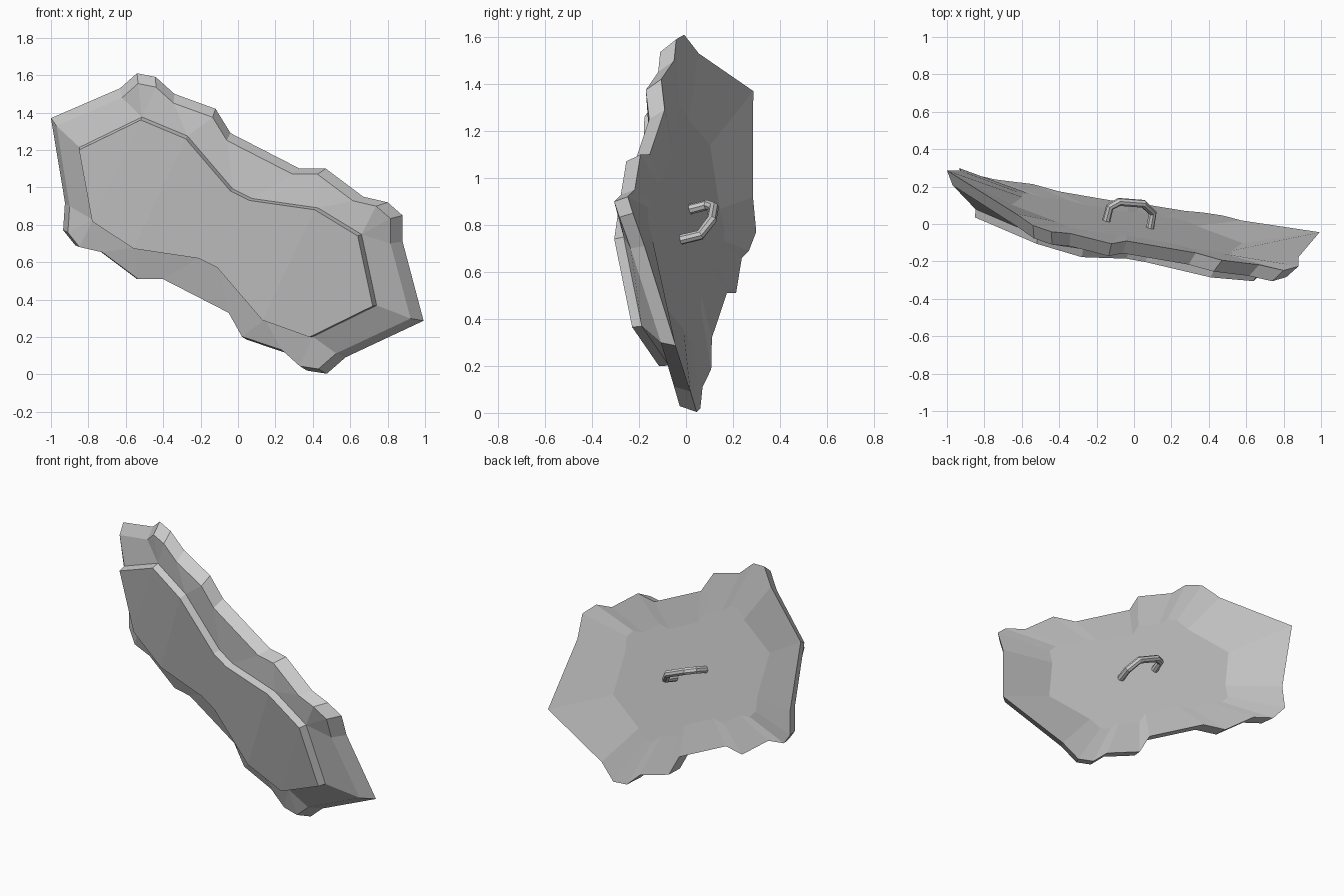
import bpy, bmesh
from mathutils import Vector

if "Cube" in bpy.data.objects:
    bpy.data.objects.remove(bpy.data.objects["Cube"])

# Tilted shield plane: y = A*x + B*(z - 0.805); N points to the back
A, B = -0.28, -0.21
N = Vector((-A, 1, -B)).normalized()
C = Vector((-0.035, 0.01, 0.805))


def point(x, z, h):
    return Vector((x, A * x + B * (z - 0.805) + h, z))


def full(half):
    """Complete a half outline by a half turn about the shield axis."""
    pts = [point(*p) for p in half]
    return pts + [C + 2 * N.dot(p - C) * N - (p - C) for p in pts]


def shift(pts, scale, depth):
    """Scale about the shield axis and move along it."""
    out = []
    for p in pts:
        d = p - C
        n = N.dot(d) * N
        out.append(C + n + (d - n) * scale + N * depth)
    return out


def flatten(pts, height):
    return [p + N * (height - N.dot(p - C)) for p in pts]


def add_ring(bm, pts):
    return [bm.verts.new(p) for p in pts]


def bridge(bm, a, b):
    for i in range(len(a)):
        j = (i + 1) % len(a)
        f = [a[i], a[j], b[j], b[i]]
        bm.faces.new(list(dict.fromkeys(f)))


def strip_cap(bm, r):
    """Close a 14-sided ring with strips running across it."""
    bm.faces.new((r[0], r[1], r[13]))
    for i in range(1, 6):
        bm.faces.new((r[i], r[i + 1], r[13 - i], r[14 - i]))
    bm.faces.new((r[6], r[7], r[8]))


def finish(bm, name):
    bmesh.ops.recalc_face_normals(bm, faces=bm.faces)
    me = bpy.data.meshes.new(name)
    bm.to_mesh(me)
    bm.free()
    bpy.context.collection.objects.link(bpy.data.objects.new(name, me))


# Half outlines: x, z, offset from the plane
rim = full([(-1, 1.37, .125), (-.63, 1.53, .03), (-.54, 1.61, .01),
            (-.44, 1.59, 0), (-.34, 1.50, 0), (-.12, 1.42, -.01),
            (-.04, 1.29, 0), (.33, 1.10, 0), (.47, 1.10, 0),
            (.67, .95, 0), (.80, .92, 0), (.88, .85, .03), (.88, .71, .05)])
panel = full([(-.85, 1.20, -.12), (-.52, 1.36, -.135), (-.28, 1.26, -.16),
              (-.04, .98, -.16), (.06, .93, -.16), (.41, .88, -.155),
              (.64, .74, -.14)])
panel_base = shift(panel, 1.012, .045)

# Plate: back field, outer edge, bevelled front edge, slope up to the panel
bm = bmesh.new()
back = add_ring(bm, flatten(shift(rim, .62, 0), -.01))
edge = add_ring(bm, rim)
front = add_ring(bm, shift(rim, .95, -.075))
base = add_ring(bm, panel_base)
links = [0, 1, 1, 1, 2, 2, 3, 4, 5, 5, 6, 6, 6]
links += [i + 7 for i in links]
bm.faces.new(back)
bridge(bm, back, edge)
bridge(bm, edge, front)
bridge(bm, front, [base[i] for i in links])
strip_cap(bm, base)
finish(bm, "shield_plate")

# Raised front panel
bm = bmesh.new()
low = add_ring(bm, panel_base)
top = add_ring(bm, panel)
bridge(bm, low, top)
strip_cap(bm, top)
finish(bm, "raised_panel")

# Grip on the back
cu = bpy.data.curves.new("back_handle", 'CURVE')
cu.dimensions = '3D'
cu.bevel_depth = .022
cu.bevel_resolution = 2
cu.use_fill_caps = True
path = [(-.15, .01, .865), (-.13, .09, .885), (-.08, .118, .875),
        (.05, .108, .82), (.10, .06, .757), (.085, -.025, .737)]
sp = cu.splines.new('POLY')
sp.points.add(len(path) - 1)
for q, p in zip(sp.points, path):
    q.co = (*p, 1)
sp.use_smooth = False
bpy.context.collection.objects.link(bpy.data.objects.new("back_handle", cu))
